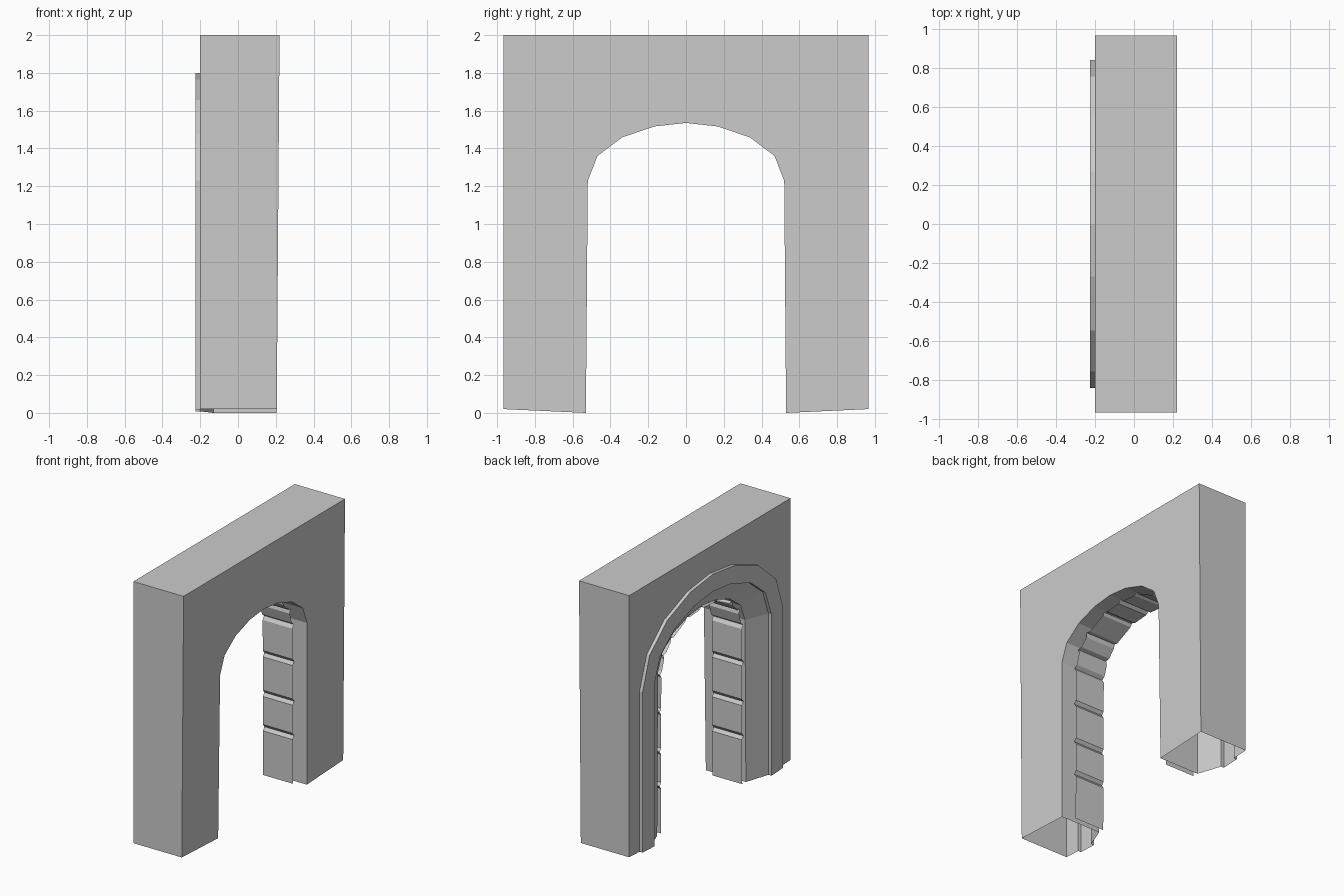
import bpy, bmesh

cube = bpy.data.objects.get("Cube")
if cube:
    bpy.data.objects.remove(cube, do_unlink=True)

stone = bpy.data.materials.new("grey stone")
stone.use_nodes = True
grey = (0.6, 0.6, 0.6, 1)
stone.diffuse_color = grey
stone.node_tree.nodes["Principled BSDF"].inputs["Base Color"].default_value = grey

HALF, BACK, BAND, REBATE = 0.965, -0.2, -0.225, -0.13
SPRING = 1.23
ARC = [(1, 0), (0.9, 0.43), (0.65, 0.75), (0.32, 0.94), (0, 1)]


def front_x(z):
    return 0.205 + 0.0075 * z


def foot(y):
    # the feet rise slightly towards the outer sides
    return 0.045 * max(0, abs(y) - 0.52)


def arch(half, top, splay=0):
    """Arch outline as (y, z), from the right foot over the crown to the left foot."""
    side = [(half + splay, foot(half))]
    side += [(half * a, SPRING + (top - SPRING) * b) for a, b in ARC]
    return side + [(-y, z) for y, z in reversed(side[:-1])]


def station(profile, x):
    return [(x(z) if callable(x) else x, y, z) for y, z in profile]


def build(name, loops=(), polygons=()):
    """Loft neighbouring loops and add single polygons."""
    bm = bmesh.new()
    for a, b in zip(loops, loops[1:]):
        for i in range(len(a) - 1):
            polygons = [*polygons, (a[i], a[i + 1], b[i + 1], b[i])]
    for p in polygons:
        bm.faces.new([bm.verts.new(v) for v in p])
    bmesh.ops.remove_doubles(bm, verts=bm.verts, dist=0.0005)
    mesh = bpy.data.meshes.new(name)
    bm.to_mesh(mesh)
    bm.free()
    mesh.materials.append(stone)
    obj = bpy.data.objects.new(name, mesh)
    bpy.context.collection.objects.link(obj)
    return obj


opening = arch(0.52, 1.535, 0.01)
band_in = arch(0.7, 1.67)
band_out = arch(0.84, 1.8)
outline = [(HALF, foot(HALF)), (HALF, 2), (-HALF, 2), (-HALF, foot(HALF))]

# Wall block, open underneath
front = station(outline + opening[::-1], front_x)
back = station(outline[::-1] + band_out, BACK)
build("wall", [station(outline, BACK), station(outline, front_x)], [front[::-1], back[::-1]])

# Opening: plain jamb, then a splay widening towards the back
build("arch_jamb", [station(opening, front_x), station(opening, REBATE),
                    station(band_in, BACK)])

# Raised band around the back of the arch
build("arch_band", [station(band_in, BACK), station(band_in, BAND),
                    station(band_out, BAND), station(band_out, BACK)])

# Thin lining of blocks, separated by grooves
joints = [(0.483, z) for z in (0.36, 0.62, 0.92)]
joints += [(0.48, 1.2), (0.44, 1.325), (0.355, 1.415), (0.17, 1.502), (0, 1.515)]
joints += [(-y, z) for y, z in reversed(joints[:-1])]
ends = [(0.487, 0), *joints, (-0.487, 0)]
GROOVE, DEPTH = 0.024, 0.018
lining = [ends[0]]
for before, here, after in zip(ends, ends[1:], ends[2:]):
    def toward(other):
        dy, dz = other[0] - here[0], other[1] - here[1]
        k = GROOVE / (dy * dy + dz * dz) ** 0.5
        return here[0] + dy * k, here[1] + dz * k
    dy, dz = after[0] - before[0], after[1] - before[1]
    k = DEPTH / (dy * dy + dz * dz) ** 0.5
    lining += [toward(before), (here[0] + dz * k, here[1] - dy * k), toward(after)]
lining.append(ends[-1])
build("block_lining", [station(lining, 0.12), station(lining, REBATE)])
